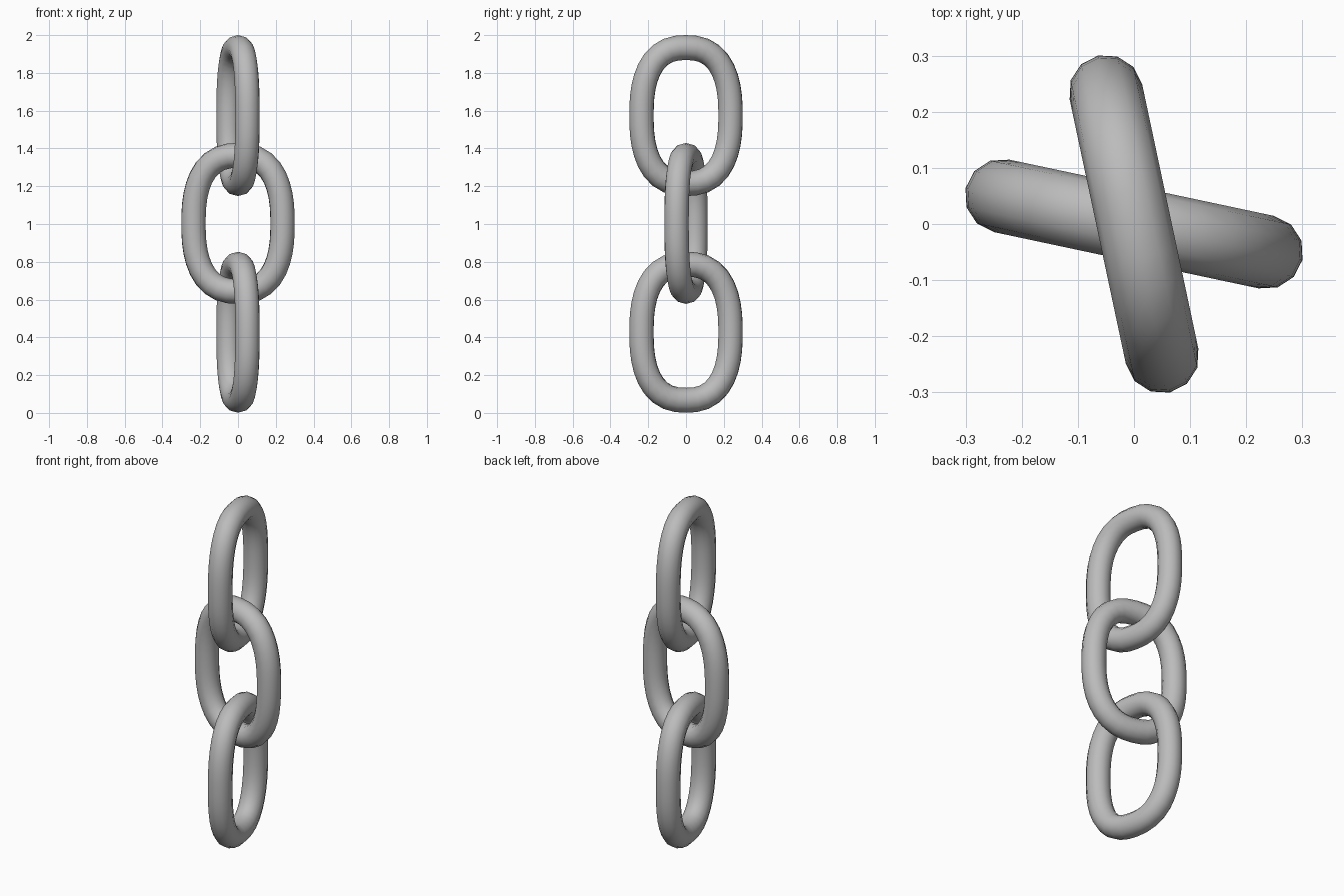
import bpy, math
from mathutils import Vector

if "Cube" in bpy.data.objects:
    bpy.data.objects.remove(bpy.data.objects["Cube"])

steel = bpy.data.materials.new("steel_grey")
steel.diffuse_color = (0.5, 0.5, 0.5, 1)
steel.use_nodes = True
steel.node_tree.nodes["Principled BSDF"].inputs["Base Color"].default_value = steel.diffuse_color

R = 0.066          # rod radius
W, H = 0.241, 0.36 # half width and half height of the rod centre line
SEG, SIDES = 40, 12


def loop_point(t, power):
    c, s = math.cos(t), math.sin(t)
    return Vector((math.copysign(abs(c) ** (2 / power), c) * W,
                   math.copysign(abs(s) ** (2 / power), s) * H))


def link(name, z, angle, power):
    # rounded oval centre line, evenly resampled
    fine = [loop_point(2 * math.pi * i / 4000, power) for i in range(4001)]
    dist = [0]
    for a, b in zip(fine, fine[1:]):
        dist.append(dist[-1] + (b - a).length)
    path, j = [], 0
    for i in range(SEG):
        while dist[j] < dist[-1] * i / SEG:
            j += 1
        path.append(fine[j])
    # sweep the round rod along it
    ca, sa = math.cos(angle), math.sin(angle)
    verts, faces = [], []
    for i, p in enumerate(path):
        tan = (path[(i + 1) % SEG] - path[i - 1]).normalized()
        out = Vector((tan.y, -tan.x))
        for k in range(SIDES):
            q = 2 * math.pi * k / SIDES
            u, v = p + out * R * math.cos(q), R * math.sin(q)
            verts.append((u.x * ca - v * sa, u.x * sa + v * ca, z + u.y))
            k2, i2 = (k + 1) % SIDES, (i + 1) % SEG
            faces.append((i * SIDES + k, i2 * SIDES + k,
                          i2 * SIDES + k2, i * SIDES + k2))
    me = bpy.data.meshes.new(name)
    me.from_pydata(verts, [], faces)
    me.flip_normals()
    me.materials.append(steel)
    me.shade_smooth()
    ob = bpy.data.objects.new(name, me)
    bpy.context.collection.objects.link(ob)


# three interlocked links, each turned about the vertical
link("bottom_link", 0.427, math.radians(102), 2.5)
link("middle_link", 1.003, math.radians(-12), 2.5)
link("top_link", 1.574, math.radians(102), 2.5)
